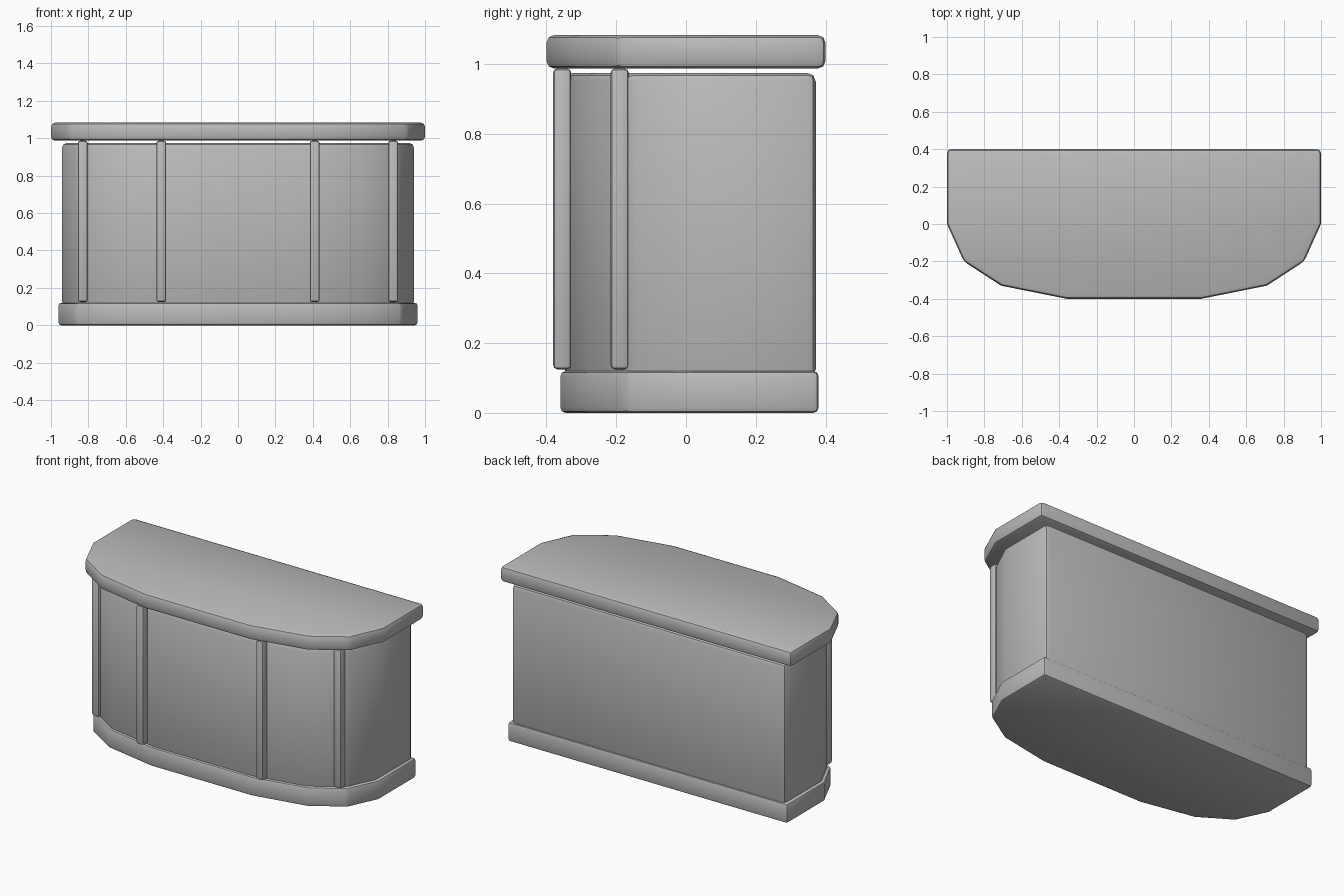
import bpy, bmesh, math

cube = bpy.data.objects.get("Cube")
if cube:
    bpy.data.objects.remove(cube, do_unlink=True)

grey = bpy.data.materials.new("plain grey")
grey.use_nodes = True
colour = (0.5, 0.5, 0.5, 1)
grey.diffuse_color = colour
grey.node_tree.nodes["Principled BSDF"].inputs["Base Color"].default_value = colour

# Right half of the bowed counter outline, from back to front
HALF = [(1, 0.4), (1, 0), (0.91, -0.2), (0.71, -0.33), (0.36, -0.4)]
OUTLINE = HALF + [(-x, y) for x, y in reversed(HALF)]


def prism(name, outline, bottom, top, bevel):
    """Extrude an outline upwards and round its sharp edges."""
    bm = bmesh.new()
    face = bm.faces.new([bm.verts.new((x, y, bottom)) for x, y in outline])
    up = bmesh.ops.extrude_face_region(bm, geom=[face])["geom"]
    bmesh.ops.translate(bm, vec=(0, 0, top - bottom),
                        verts=[v for v in up if isinstance(v, bmesh.types.BMVert)])
    bmesh.ops.recalc_face_normals(bm, faces=bm.faces)
    mesh = bpy.data.meshes.new(name)
    bm.to_mesh(mesh)
    bm.free()
    mesh.materials.append(grey)
    obj = bpy.data.objects.new(name, mesh)
    bpy.context.collection.objects.link(obj)
    mod = obj.modifiers.new("rounded edges", 'BEVEL')
    mod.width = bevel
    mod.segments = 2
    mod.limit_method = 'ANGLE'
    mod.angle_limit = math.radians(30)
    bpy.ops.object.select_all(action='DESELECT')
    obj.select_set(True)
    bpy.context.view_layer.objects.active = obj
    bpy.ops.object.modifier_apply(modifier=mod.name)
    bpy.ops.object.shade_smooth_by_angle(angle=math.radians(30))
    return obj


def scaled(sx, sy, shift):
    return [(x * sx, y * sy + shift) for x, y in OUTLINE]


# Counter: plinth, body and worktop share one outline
prism("plinth", scaled(0.96, 0.925, 0.01), 0, 0.12, 0.015)
prism("counter_body", scaled(0.94, 0.9, 0.012), 0.1, 0.975, 0.025)
prism("worktop", OUTLINE, 0.987, 1.083, 0.022)

# Upright trim posts on the front
for side, label in ((1, "left"), (-1, "right")):
    for x, y, place in ((0.41, -0.355, "inner"), (0.83, -0.19, "outer")):
        r = 0.026
        square = [(side * x + i * r, y + j * r)
                  for i, j in ((-1, -1), (1, -1), (1, 1), (-1, 1))]
        prism(f"{label}_{place}_post", square, 0.125, 0.987, 0.012)
